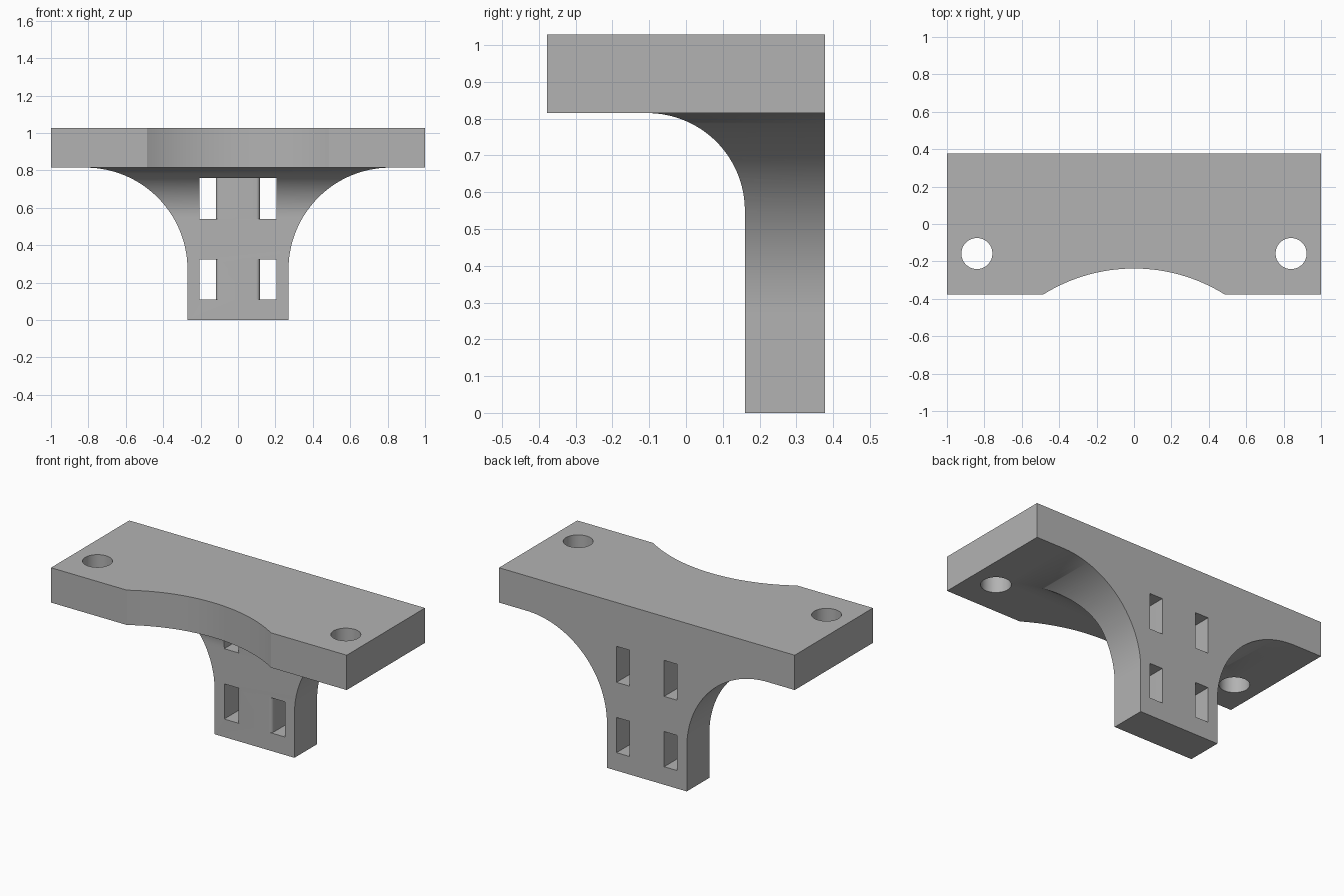
import bpy, bmesh
from math import sin, cos, pi, asin, radians
from mathutils import Vector

if "Cube" in bpy.data.objects:
    bpy.data.objects.remove(bpy.data.objects["Cube"])

HALF_DEPTH = 0.378           # plate half depth, also the flush back face
PLATE_Z, TOP_Z = 0.815, 1.028
LEG_X, LEG_Y = 0.27, 0.16    # leg half width and front face
INSIDE_Z = 0.92              # leg overlaps into the plate

grey = bpy.data.materials.new("plain grey")
grey.use_nodes = True
colour = (0.45, 0.45, 0.45, 1)
grey.diffuse_color = colour
grey.node_tree.nodes["Principled BSDF"].inputs["Base Color"].default_value = colour


def arc(cx, cy, r, start, end, steps):
    angles = [start + (end - start) * i / steps for i in range(steps + 1)]
    return [(cx + r * cos(a), cy + r * sin(a)) for a in angles]


def mirrored(points):
    """Close a right-hand half profile with its mirror image."""
    return points + [(-x, y) for x, y in reversed(points)]


def prism(name, points, axis, low, high):
    """Extrude a 2D profile along the given axis."""
    place = {"x": lambda a, b, h: (h, a, b),
             "y": lambda a, b, h: (a, h, b),
             "z": lambda a, b, h: (a, b, h)}[axis]
    bm = bmesh.new()
    base = bm.faces.new([bm.verts.new(place(a, b, low)) for a, b in points])
    out = bmesh.ops.extrude_face_region(bm, geom=[base])
    moved = [v for v in out["geom"] if isinstance(v, bmesh.types.BMVert)]
    bmesh.ops.translate(bm, verts=moved, vec=Vector(place(0, 0, high - low)))
    bmesh.ops.recalc_face_normals(bm, faces=bm.faces)
    mesh = bpy.data.meshes.new(name)
    bm.to_mesh(mesh)
    bm.free()
    mesh.materials.append(grey)
    obj = bpy.data.objects.new(name, mesh)
    bpy.context.collection.objects.link(obj)
    return obj


def combine(target, tool, operation):
    """Apply an exact boolean and discard the tool."""
    mod = target.modifiers.new(operation, "BOOLEAN")
    mod.operation, mod.solver, mod.object = operation, "EXACT", tool
    graph = bpy.context.evaluated_depsgraph_get()
    mesh = bpy.data.meshes.new_from_object(target.evaluated_get(graph))
    target.modifiers.clear()
    target.data = mesh
    bpy.data.objects.remove(tool)


# Top plate with a shallow arc scooped from the front edge
half_chord, sag = 0.487, 0.14
radius = (half_chord ** 2 + sag ** 2) / (2 * sag)
spread = asin(half_chord / radius)
scoop = arc(0, sag - HALF_DEPTH - radius, radius, pi / 2 + spread, pi / 2 - spread, 40)
outline = scoop + [(1, -HALF_DEPTH), (1, HALF_DEPTH), (-1, HALF_DEPTH), (-1, -HALF_DEPTH)]
bracket = prism("mounting_bracket", outline, "z", PLATE_Z, TOP_Z)

# Leg: wide side flares, trimmed by a smaller flare at the front
flare = PLATE_Z - 0.27
front_half = [(LEG_X, 0)] + arc(LEG_X + flare, PLATE_Z - flare, flare, pi, pi / 2, 40)
front_half.append((LEG_X + flare, INSIDE_Z))
leg = prism("leg", mirrored(front_half), "y", -0.3, HALF_DEPTH)
small = 0.265
side = [(0.6, -0.1), (LEG_Y, -0.1)]
side += arc(LEG_Y - small, PLATE_Z - small, small, 0, pi / 2, 32)
side += [(LEG_Y - small, 1.1), (0.6, 1.1)]
combine(leg, prism("flare_trim", side, "x", -1.2, 1.2), "INTERSECT")

# Two strap channels: paired slots with eased inner corners
ease, slot_in, slot_out = 0.02, 0.117, 0.205
channel = [(slot_out, -0.5), (slot_out, 0.5), (slot_in, 0.5)]
channel += arc(slot_in - ease, LEG_Y + ease, ease, 0, -pi / 2, 8)
for low, high in ((0.11, 0.325), (0.54, 0.76)):
    combine(leg, prism("strap_channel", mirrored(channel), "z", low, high), "DIFFERENCE")

combine(bracket, leg, "UNION")

# Screw holes near the front corners
for sign in (-1, 1):
    circle = arc(sign * 0.84, -0.158, 0.083, 0, 2 * pi, 48)[:-1]
    combine(bracket, prism("screw_hole", circle, "z", 0.7, 1.2), "DIFFERENCE")

bpy.ops.object.select_all(action="DESELECT")
bracket.select_set(True)
bpy.context.view_layer.objects.active = bracket
bpy.ops.object.shade_smooth_by_angle(angle=radians(30))
